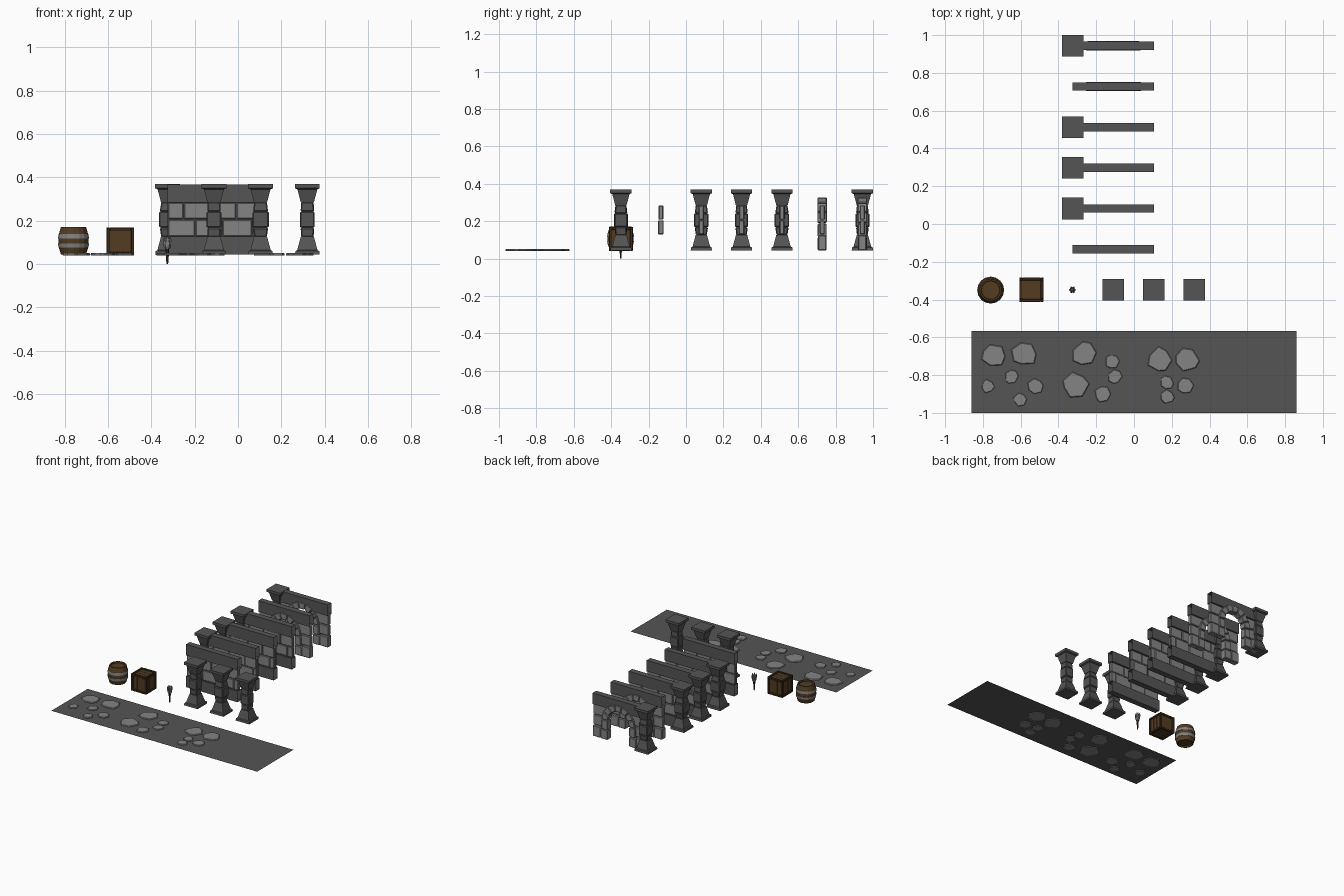
import bpy, bmesh, random
from math import sin, cos, pi, tau
from mathutils import Vector

if "Cube" in bpy.data.objects:
    bpy.data.objects.remove(bpy.data.objects["Cube"])

random.seed(4)
FLOOR = 0.044


def material(name, rgb):
    m = bpy.data.materials.new(name)
    m.diffuse_color = (*rgb, 1)
    m.use_nodes = True
    m.node_tree.nodes["Principled BSDF"].inputs["Base Color"].default_value = m.diffuse_color
    return m


DARK = material("dark_stone", (0.09, 0.09, 0.09))
LIGHT = material("light_stone", (0.23, 0.23, 0.23))
WOOD = material("wood", (0.085, 0.045, 0.016))
WOOD_DARK = material("dark_wood", (0.045, 0.024, 0.01))
METAL = material("metal", (0.22, 0.22, 0.22))


def finish(bm, name, mat, bevel=0):
    bmesh.ops.recalc_face_normals(bm, faces=bm.faces)
    me = bpy.data.meshes.new(name)
    bm.to_mesh(me)
    bm.free()
    ob = bpy.data.objects.new(name, me)
    bpy.context.collection.objects.link(ob)
    me.materials.append(mat)
    if bevel:
        mod = ob.modifiers.new("chamfer", "BEVEL")
        mod.width, mod.segments, mod.limit_method = bevel, 1, "ANGLE"
    return ob


def loft(bm, rings, close=True):
    """Skin a list of equal-length point loops, optionally capping both ends."""
    vs = [[bm.verts.new(p) for p in r] for r in rings]
    n = len(vs[0])
    for a, b in zip(vs, vs[1:]):
        for i in range(n):
            bm.faces.new((a[i], a[(i + 1) % n], b[(i + 1) % n], b[i]))
    if close:
        bm.faces.new(vs[0])
        bm.faces.new(vs[-1])


def square(x, y, z, h):
    return [(x - h, y - h, z), (x + h, y - h, z), (x + h, y + h, z), (x - h, y + h, z)]


def circle(x, y, z, r, n):
    return [(x + r * cos(tau * i / n), y + r * sin(tau * i / n), z) for i in range(n)]


def box(bm, x0, x1, y0, y1, z0, z1, ends=True):
    loft(bm, [[(x, y0, z0), (x, y1, z0), (x, y1, z1), (x, y0, z1)] for x in (x0, x1)], ends)


def prism(bm, pts, y, h):
    """Extrude an x-z outline through the wall thickness."""
    loft(bm, [[(px, y + s * h, pz) for px, pz in pts] for s in (-1, 1)])


# Pillars: flared base and capital around a stacked, bulging shaft
def pillar(name, x, y, bulge):
    bm = bmesh.new()
    loft(bm, [square(x, y, z, h) for z, h in
              ((FLOOR, .057), (.06, .055), (.064, .047), (.127, .030))])
    loft(bm, [square(x, y, z, h) for z, h in
              ((.284, .030), (.345, .046), (.35, .057), (.369, .057))])
    finish(bm, name + "_base_and_cap", DARK)
    bm = bmesh.new()
    mid = .033 + bulge
    for z0, z1, a, b in ((.125, .168, .029, mid - .003), (.168, .242, mid, mid),
                         (.242, .286, mid - .003, .029)):
        loft(bm, [square(x, y, z0, a), square(x, y, z1, b)])
    finish(bm, name + "_shaft", DARK, .005)


X0, X1 = -.325, .106


# Straight wall: open-ended trims above and below two courses of bricks
def wall(name, y):
    bm = bmesh.new()
    box(bm, X0, X1, y - .022, y + .022, FLOOR, .127, False)
    box(bm, X0, X1, y - .022, y + .022, .284, .367, False)
    box(bm, X0, X1, y - .009, y + .009, .127, .284, False)
    finish(bm, name + "_trim", DARK)
    bm = bmesh.new()
    for z0, z1, seams in ((.129, .204, (-.19, -.06, .07)), (.208, .283, (-.26, -.13, .0))):
        xs = [X0] + [s + random.uniform(-.015, .015) for s in seams] + [X1]
        for a, b in zip(xs, xs[1:]):
            h = random.uniform(.012, .015)
            box(bm, a + .002, b - .002, y - h, y + h, z0, z1)
    finish(bm, name + "_bricks", LIGHT, .004)


# Arch wall: top trim, ring of wedge stones, stacked jambs and side bricks
def arch_wall(name, y):
    cx, cz, ri, ro, n = (X0 + X1) / 2, .19, .09, .14, 7
    bm = bmesh.new()
    box(bm, X0, X1, y - .022, y + .022, .284, .367, False)
    finish(bm, name + "_trim", DARK)
    bm = bmesh.new()
    for i in range(n):
        a, b = pi * i / n + .015, pi * (i + 1) / n - .015
        prism(bm, [(cx + r * cos(t), cz + r * sin(t)) for r, t in
                   ((ri, a), (ro, a), (ro, b), (ri, b))], y, .025)
    for s in (-1, 1):
        for z0, z1, extra in ((FLOOR, .115, .008), (.118, .187, 0)):
            xs = sorted((cx + s * ri, cx + s * (ro + extra)))
            box(bm, *xs, y - .024, y + .024, z0, z1)
    finish(bm, name + "_arch_stones", LIGHT, .004)
    bm = bmesh.new()
    for s in (-1, 1):
        for z0, z1, inner, h in ((FLOOR, .125, .148, .022), (.129, .204, .136, .013),
                                 (.208, .284, .10, .014)):
            xs = sorted((cx + s * inner, cx + s * (X1 - X0) / 2))
            box(bm, *xs, y - h, y + h, z0, z1)
    finish(bm, name + "_side_bricks", LIGHT, .004)


for i, (x, b) in enumerate(((-.111, .001), (.104, .005), (.32, .001))):
    pillar(f"free_pillar_{i}", x, -.348, b)
for i, (y, b) in enumerate(((.082, .006), (.297, .002), (.513, .006), (.943, .004))):
    pillar(f"wall_pillar_{i}", X0, y, b)
for i, y in enumerate((-.134, .082, .297, .513)):
    wall(f"wall_{i}", y)
for i, y in enumerate((.728, .943)):
    arch_wall(f"arch_wall_{i}", y)

# Floor sheet with irregular paving stones
bm = bmesh.new()
bm.faces.new([bm.verts.new(p) for p in
              ((-.86, -1, FLOOR), (.86, -1, FLOOR), (.86, -.567, FLOOR), (-.86, -.567, FLOOR))])
finish(bm, "floor", DARK)
bm = bmesh.new()
stones = ((-.743, -.696, .066), (-.58, -.685, .07), (-.648, -.81, .04), (-.775, -.86, .037),
          (-.52, -.862, .045), (-.605, -.927, .037), (-.267, -.685, .066), (-.115, -.727, .038),
          (-.31, -.85, .07), (-.1, -.81, .038), (-.167, -.9, .045), (.135, -.717, .066),
          (.278, -.717, .068), (.172, -.838, .038), (.272, -.855, .045), (.177, -.915, .038))
for x, y, r in stones:
    polar = [(r * random.uniform(.85, 1.08), tau * (k + random.uniform(-.2, .2)) / 7) for k in range(7)]
    loft(bm, [[(x + q * f * cos(t), y + q * f * sin(t), z) for q, t in polar]
              for z, f in ((.040, .97), (.046, 1), (.051, .93))])
finish(bm, "paving_stones", LIGHT)

# Barrel: bulging staves, recessed lids and two hoops
bx, by = -.759, -.35
bm = bmesh.new()
loft(bm, [circle(bx, by, z, r, 16) for z, r in
          ((.054, .048), (FLOOR, .05), (FLOOR, .058), (.075, .067), (.108, .070),
           (.140, .067), (.171, .058), (.171, .05), (.161, .048))])
finish(bm, "barrel_body", WOOD)
bm = bmesh.new()
for z0, z1, r0, r1 in ((.076, .095, .069, .0715), (.119, .138, .0715, .069)):
    loft(bm, [circle(bx, by, z, r, 16) for z, r in
              ((z0, .064), (z0, r0), (z1, r1), (z1, .064))], False)
finish(bm, "barrel_hoops", METAL)

# Crate: slatted core inside a frame of twelve beams
cx, cy, cz, H, w = -.543, -.348, .105, .064, .015
bm = bmesh.new()
core, inner = H - .007, H - w
step = 2 * inner / 3
for i in range(3):
    a = -inner + i * step + .001
    b = a + step - .002
    for s in (-1, 1):
        d0, d1 = sorted((s * core, s * (core - .008)))
        for spans in (((a, b), (d0, d1), (-inner, inner)), ((d0, d1), (a, b), (-inner, inner)),
                      ((-inner, inner), (a, b), (d0, d1))):
            box(bm, *[c + v for c, sp in zip((cx, cy, cz), spans) for v in sp])
q = core - .004
box(bm, cx - q, cx + q, cy - q, cy + q, cz - q, cz + q)
finish(bm, "crate_planks", WOOD)
bm = bmesh.new()
for axis in range(3):
    for s in (-1, 1):
        for t in (-1, 1):
            spans = [sorted((s * H, s * (H - w))), sorted((t * H, t * (H - w)))]
            e = H if axis == 2 else H - w
            spans.insert(axis, (-e, e))
            box(bm, *[c + v for c, sp in zip((cx, cy, cz), spans) for v in sp])
finish(bm, "crate_frame", WOOD_DARK, .002)

# Torch: tapered handle, metal cup and a crown of prongs
tx, ty = -.326, -.349
bm = bmesh.new()
loft(bm, [circle(tx, ty, z, r, 6) for z, r in ((0, .003), (.01, .005), (.075, .009))])
finish(bm, "torch_handle", WOOD_DARK)
bm = bmesh.new()
loft(bm, [circle(tx, ty, z, r, 6) for z, r in ((.07, .011), (.082, .017), (.09, .017), (.09, .011))])
for k in range(6):
    d = Vector((cos(tau * k / 6), sin(tau * k / 6), 0))
    p = Vector((tx, ty, 0)) + d * .013
    loft(bm, [square(p.x + d.x * o, p.y + d.y * o, z, h) for z, o, h in
              ((.088, 0, .0035), (.112, .003, .003), (.128, 0, .001))])
loft(bm, [circle(tx, ty, z, r, 6) for z, r in ((.088, .010), (.115, .011), (.124, .005))])
finish(bm, "torch_head", METAL)
